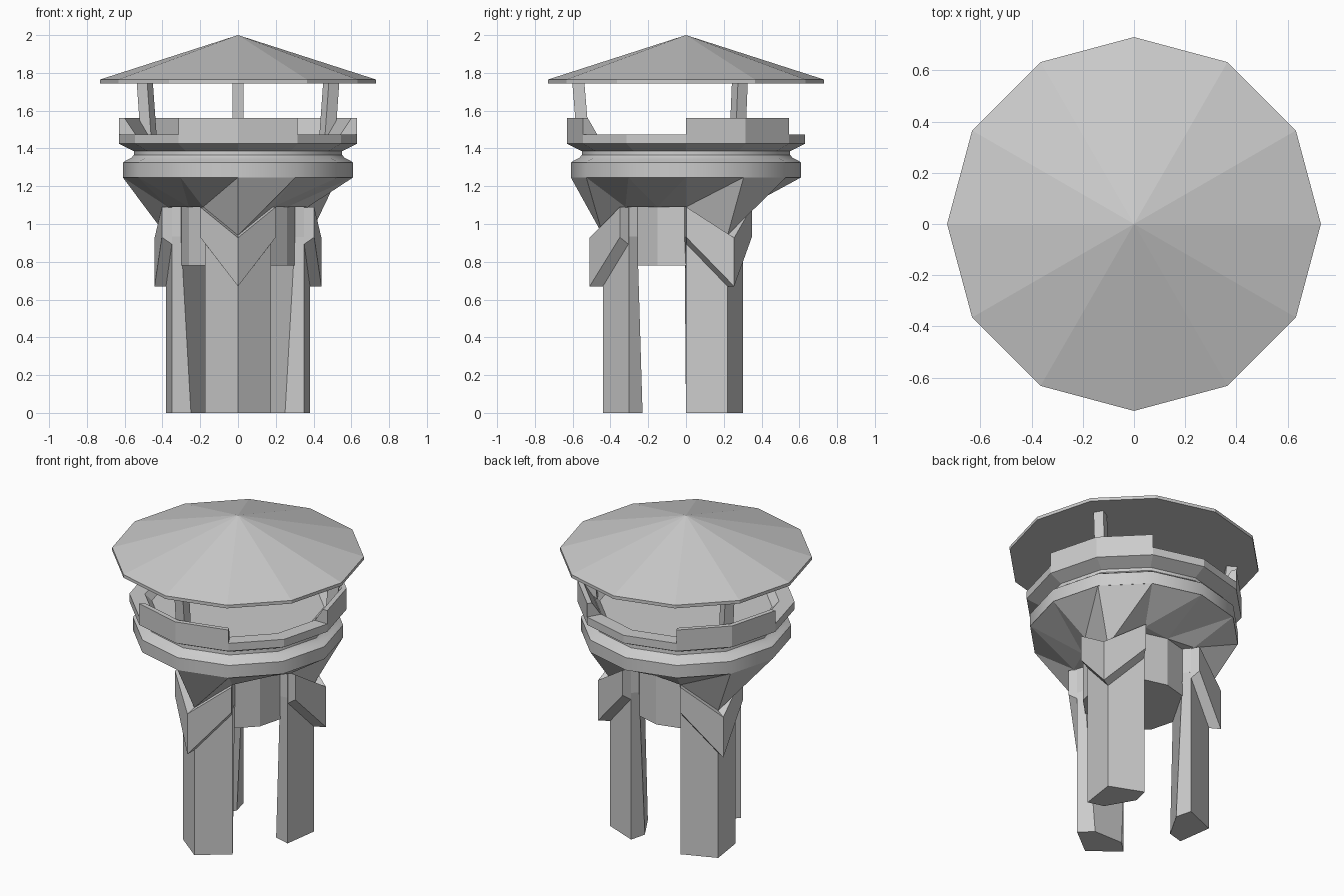
import bpy
from math import cos, sin, pi, radians

if "Cube" in bpy.data.objects:
    bpy.data.objects.remove(bpy.data.objects["Cube"])

LEGS = (270, 30, 150)


def make(name, verts, faces):
    me = bpy.data.meshes.new(name)
    me.from_pydata(verts, [], faces)
    me.validate()
    ob = bpy.data.objects.new(name, me)
    bpy.context.collection.objects.link(ob)
    # consistent outward normals
    bpy.ops.object.select_all(action='DESELECT')
    ob.select_set(True)
    bpy.context.view_layer.objects.active = ob
    bpy.ops.object.mode_set(mode='EDIT')
    bpy.ops.mesh.select_all(action='SELECT')
    bpy.ops.mesh.normals_make_consistent(inside=False)
    bpy.ops.object.mode_set(mode='OBJECT')
    return ob


def loft(name, loops, caps=True, wrap=False):
    """Skin a list of equal-length point loops."""
    n, m = len(loops[0]), len(loops)
    verts = [p for loop in loops for p in loop]
    faces = []
    for k in range(m if wrap else m - 1):
        a, b = k * n, (k + 1) % m * n
        faces += [(a + i, a + (i + 1) % n, b + (i + 1) % n, b + i) for i in range(n)]
    if caps:
        faces += [tuple(range(n)), tuple(range((m - 1) * n, m * n))]
    return make(name, verts, faces)


def ring(r, z):
    """Twelve-sided loop with corners on the axes."""
    return [(r * cos(i * pi / 6), r * sin(i * pi / 6), z) for i in range(12)]


def place(pts, deg):
    """Turn (tangent, radius, z) points to face outwards at an angle."""
    a = radians(deg)
    return [(r * cos(a) - t * sin(a), r * sin(a) + t * cos(a), z) for t, r, z in pts]


# Roof: shallow cone with a thin rim
rim = ring(.73, 1.745) + ring(.73, 1.765) + [(0, 0, 2)]
make("roof", rim, [tuple(range(12))]
     + [(i, (i + 1) % 12, 12 + (i + 1) % 12, 12 + i) for i in range(12)]
     + [(12 + i, 12 + (i + 1) % 12, 24) for i in range(12)])

# Deck with flared ledge and sunken floor
loft("deck", [ring(r, z) for r, z in (
    (.5, 1.38), (.55, 1.385), (.63, 1.425), (.63, 1.475), (.54, 1.475), (.50, 1.435))])

# Rounded belt below the deck
belt = loft("belt", [ring(r, z) for r, z in (
    (.61, 1.245), (.61, 1.325), (.59, 1.338), (.565, 1.35), (.552, 1.365), (.55, 1.395))])
bpy.ops.object.shade_smooth_by_angle(angle=radians(35))

# Flared underside, dipping down to each leg bracket
low = []
for i in range(12):
    step = (i - 1) % 4          # 0 = at a leg, 2 = mid gap
    r, z = {0: (.44, .94), 1: (.37, 1.09), 2: (.30, 1.09), 3: (.37, 1.09)}[step]
    low.append((r * cos(i * pi / 6), r * sin(i * pi / 6), z))
verts = low + ring(.61, 1.247) + [(0, 0, 1.09)]
faces = [tuple(range(12, 24))]
for i in range(12):
    j = (i + 1) % 12
    faces += [(i, j, 12 + j), (i, 12 + j, 12 + i), (j, i, 24)]
make("flared_underside", verts, faces)

# Central drum
loft("drum", [ring(.30, .78), ring(.30, 1.12)])

for n, deg in enumerate(LEGS, 1):
    # Leg: ridged outside, tapering on the inside
    def leg(z, w, r):
        return place([(0, .44, z), (.175, .303, z), (w, r, z),
                      (-w, r, z), (-.175, .303, z)], deg)
    loft(f"leg_{n}", [leg(0, .10, .23), leg(.935, .158, .258)])
    # Leg head under the flare
    loft(f"leg_head_{n}", [place([(0, .43, .93), (.175, .303, z), (.158, .258, z),
                                  (-.158, .258, z), (-.175, .303, z)], deg)
                           for z in (.93, 1.09)])

    # Chevron bracket wrapped round the leg
    loft(f"bracket_{n}", [
        place([(t, ro, lo), (t, ro, hi), (ti, ri, hi_in), (ti, ri, lo_in)], deg)
        for t, ro, ti, ri, lo, hi, hi_in, lo_in in (
            (-.2, .35, -.172, .305, .93, 1.09, 1.09, .893),
            (0, .51, 0, .44, .67, .927, .94, .67),
            (.2, .35, .172, .305, .93, 1.09, 1.09, .893))])

    # Parapet wall over two sides, sloping on the inside
    loft(f"parapet_{n}", [
        [(r * cos(radians(deg + d)), r * sin(radians(deg + d)), z)
         for r, z in ((.63, 1.47), (.63, 1.56), (.60, 1.56), (.54, 1.47))]
        for d in (-30, 0, 30)])

    # Roof post leaning outwards
    loft(f"roof_post_{n}", [
        place([(-.03, r - .032, z), (.03, r - .032, z),
               (.03, r + .032, z), (-.03, r + .032, z)], deg)
        for r, z in ((.545, 1.45), (.57, 1.75))])
